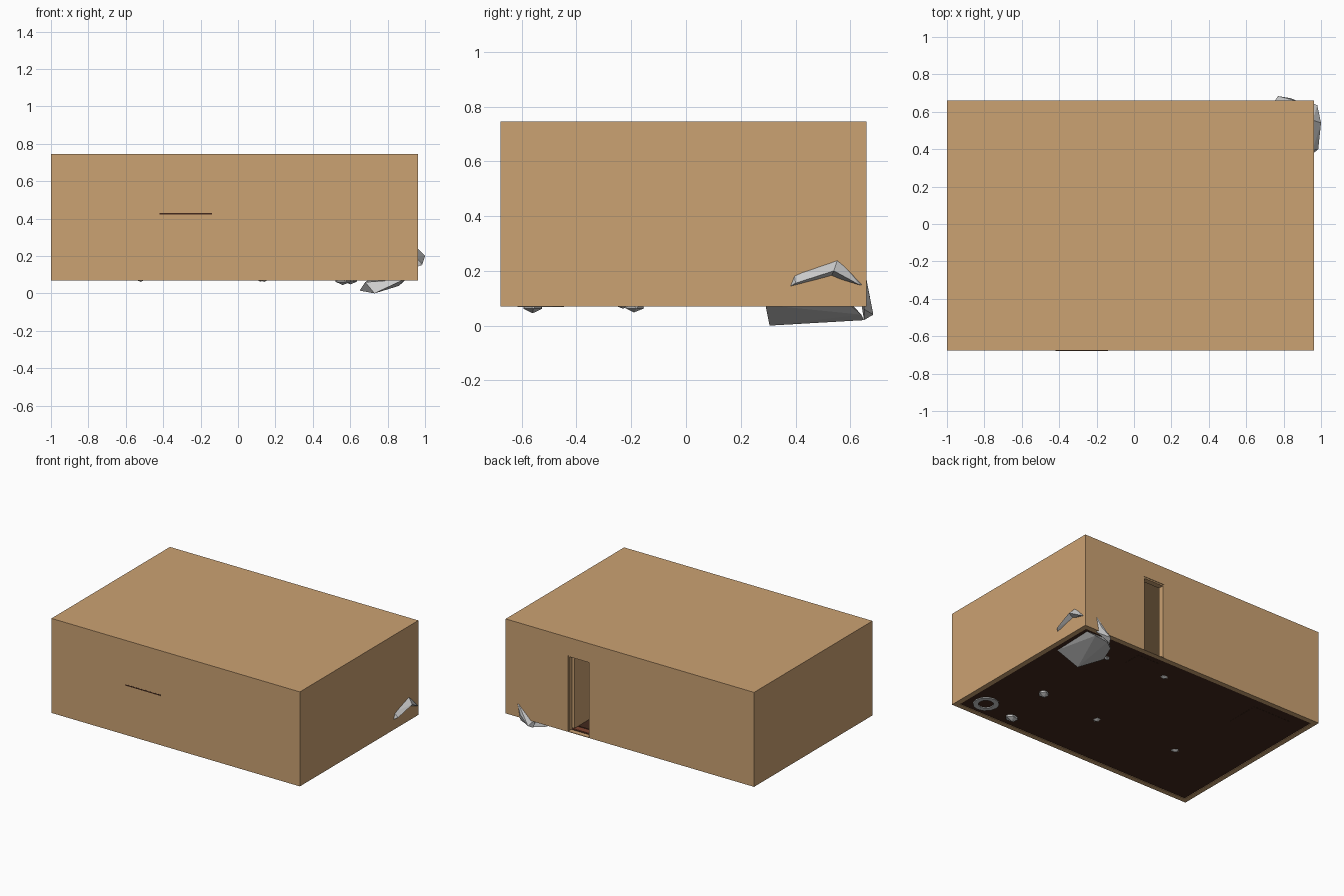
import bpy, bmesh, math
from mathutils import Matrix

if "Cube" in bpy.data.objects:
    bpy.data.objects.remove(bpy.data.objects["Cube"])


def material(name, rgb):
    m = bpy.data.materials.new(name)
    m.diffuse_color = (*rgb, 1)
    m.use_nodes = True
    m.node_tree.nodes["Principled BSDF"].inputs["Base Color"].default_value = m.diffuse_color
    return m


TAN = material("tan_plaster", (0.60, 0.36, 0.17))
BROWN = material("dark_wood", (0.055, 0.022, 0.012))
RED = material("red_wood", (0.22, 0.06, 0.03))


def finish(name, bm, mat=None):
    bmesh.ops.recalc_face_normals(bm, faces=bm.faces[:])
    me = bpy.data.meshes.new(name)
    bm.to_mesh(me)
    bm.free()
    ob = bpy.data.objects.new(name, me)
    bpy.context.collection.objects.link(ob)
    if mat:
        me.materials.append(mat)
    return ob


def box(name, x, y, z, mat=None):
    bm = bmesh.new()
    bmesh.ops.create_cube(bm, size=1)
    for v in bm.verts:
        v.co = [r[0] + (c + 0.5) * (r[1] - r[0]) for c, r in zip(v.co, (x, y, z))]
    return finish(name, bm, mat)


def hull(name, pts):
    bm = bmesh.new()
    for p in pts:
        bm.verts.new(p)
    res = bmesh.ops.convex_hull(bm, input=bm.verts[:])
    loose = {g for g in res["geom_interior"] if isinstance(g, bmesh.types.BMVert)}
    bmesh.ops.delete(bm, geom=list(loose), context='VERTS')
    return finish(name, bm)


# Room extents and wall thickness
X0, X1, Y0, Y1, Z0, Z1, T = -1.0, 0.963, -0.677, 0.66, 0.07, 0.745, 0.035
D0, D1, DH = 0.30, 0.47, 0.617

# Hollow room shell with doorway cut in the back wall
room = box("room_walls", (X0, X1), (Y0, Y1), (Z0, Z1), TAN)
for name, x, y, z in (
    ("inside_cutter", (X0 + T, X1 - T), (Y0 + T, Y1 - T), (Z0 - 0.1, Z1 - T)),
    ("door_cutter", (D0, D1), (Y1 - 0.1, Y1 + 0.1), (Z0 + 0.004, DH)),
):
    cutter = box(name, x, y, z, TAN)
    cutter.hide_render = True
    cutter.hide_viewport = True
    mod = room.modifiers.new(name, 'BOOLEAN')
    mod.operation = 'DIFFERENCE'
    mod.solver = 'EXACT'
    mod.object = cutter
bpy.context.view_layer.objects.active = room
room.select_set(True)
for mod in list(room.modifiers):
    bpy.ops.object.modifier_apply(modifier=mod.name)
for ob in [o for o in bpy.data.objects if o.name.endswith("cutter")]:
    bpy.data.objects.remove(ob)

# Floor: dark underside, red boards on top
box("floor_base", (X0 + T, X1 - T), (Y0 + T, Y1 - T), (Z0 + 0.004, Z0 + 0.01), BROWN)
box("floor_boards", (X0 + T, X1 - T), (Y0 + T, Y1 - T), (Z0 + 0.01, Z0 + 0.014), RED)

# Door frame and door leaf swung inwards
box("frame_left", (D0 - 0.015, D0 + 0.008), (Y1 - T - 0.008, Y1 - 0.004), (Z0 + 0.01, DH), TAN)
box("frame_right", (D1 - 0.008, D1 + 0.015), (Y1 - T - 0.008, Y1 - 0.004), (Z0 + 0.01, DH), TAN)
box("frame_top", (D0 - 0.015, D1 + 0.015), (Y1 - T - 0.008, Y1 - 0.004), (DH - 0.01, DH + 0.015), TAN)
box("door_leaf", (D1 - 0.028, D1 - 0.008), (Y1 - T - 0.16, Y1 - T), (Z0 + 0.02, DH - 0.012), TAN)

# Cabinet inside the room and shelf edge showing through the front wall
box("cabinet", (0.78, 0.92), (-0.1, 0.25), (0.08, 0.42), RED)
box("shelf", (-0.42, -0.14), (Y0 - 0.001, Y0 + 0.14), (0.422, 0.43), BROWN)

# Broken rock in the back corner: lower slab, back spike, bent side shard
hull("rock_base", [(0.89, 0.29, 0.075), (0.73, 0.305, 0.0), (0.65, 0.47, 0.015),
                   (0.70, 0.60, 0.02), (0.77, 0.65, 0.02), (0.86, 0.64, 0.04),
                   (0.90, 0.60, 0.075), (0.68, 0.35, 0.06), (0.72, 0.60, 0.085)])
hull("rock_spike", [(0.75, 0.65, 0.02), (0.77, 0.684, 0.04), (0.84, 0.672, 0.10),
                    (0.88, 0.655, 0.19), (0.86, 0.65, 0.06), (0.74, 0.64, 0.08)])
hull("rock_shard_front", [(0.955, 0.395, 0.19), (0.955, 0.375, 0.14), (0.985, 0.40, 0.155),
                          (0.955, 0.555, 0.245), (0.955, 0.53, 0.18), (1.0, 0.54, 0.20)])
hull("rock_shard_back", [(0.955, 0.555, 0.245), (0.955, 0.53, 0.18), (1.0, 0.54, 0.20),
                         (0.955, 0.645, 0.15), (0.98, 0.635, 0.148)])

# Small stones poking through the floor
stones = [(0.14, 0.47, 0.03, 0.062), (0.60, -0.19, 0.045, 0.048), (0.12, -0.23, 0.03, 0.062),
          (-0.52, -0.21, 0.03, 0.062), (0.56, -0.56, 0.05, 0.045), (0.58, 0.42, 0.025, 0.06)]
for i, (x, y, r, low) in enumerate(stones):
    bm = bmesh.new()
    bmesh.ops.create_icosphere(bm, subdivisions=1, radius=r,
                               matrix=Matrix.Translation((x, y, low + r * 0.6))
                               @ Matrix.Rotation(i * 0.8, 4, 'Z') @ Matrix.Diagonal((1, 0.8, 0.6, 1)))
    finish(f"stone_{i + 1}", bm)

# Round ring set in the floor
bm = bmesh.new()
n, rings = 12, []
for r in (0.05, 0.085):
    for z in (0.068, 0.10):
        rings.append([bm.verts.new((0.80 + r * math.cos(2 * math.pi * k / n),
                                    -0.53 + r * math.sin(2 * math.pi * k / n), z)) for k in range(n)])
for a, b in ((0, 1), (1, 3), (3, 2), (2, 0)):
    for k in range(n):
        j = (k + 1) % n
        bm.faces.new((rings[a][k], rings[a][j], rings[b][j], rings[b][k]))
finish("floor_ring", bm)

# Low mats just breaking the floor surface
box("mat_large", (-0.85, -0.55), (0.3, 0.55), (0.073, 0.088), BROWN)
box("door_mat", (0.27, 0.45), (0.45, 0.58), (0.073, 0.088), BROWN)
